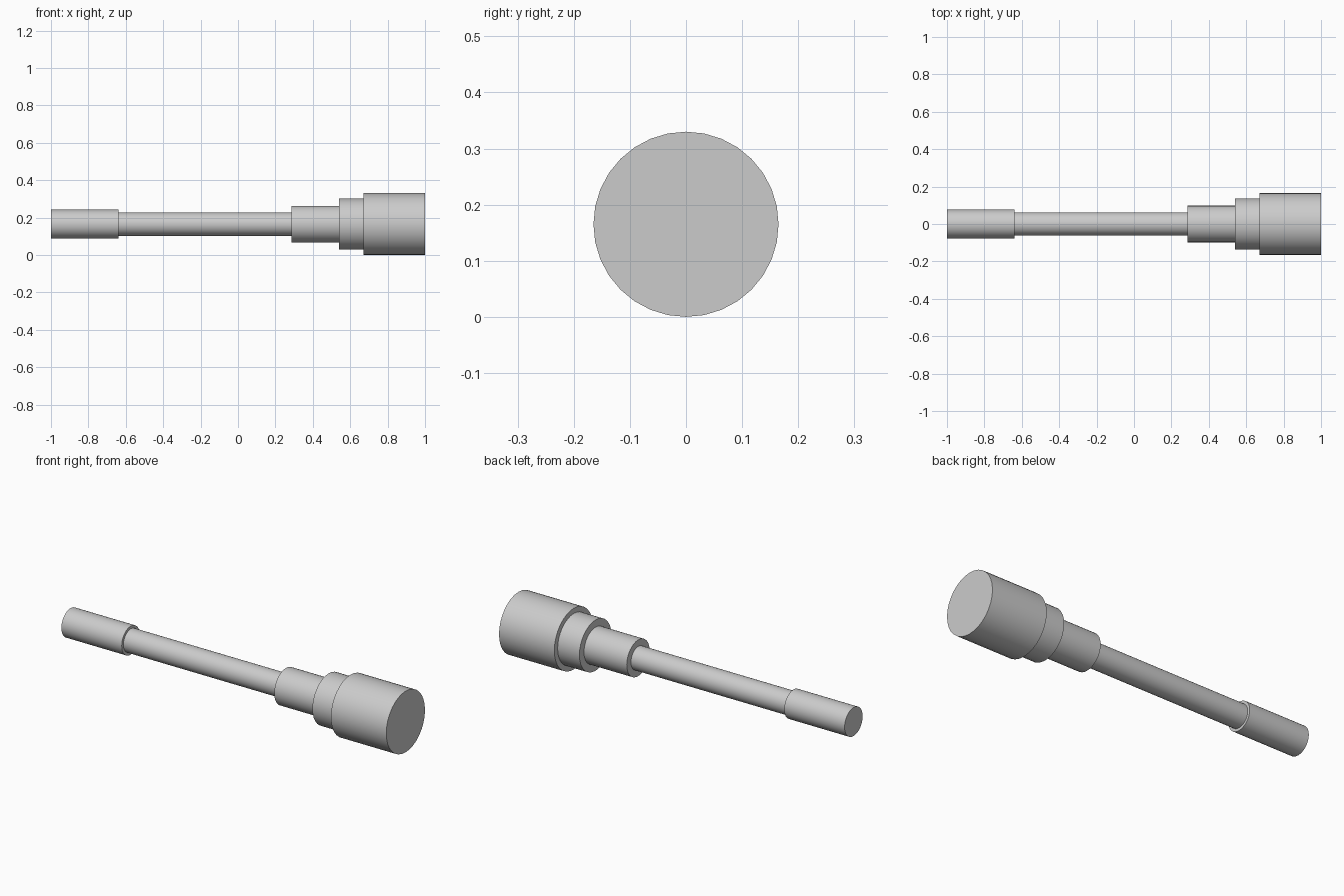
import bpy
import math

if "Cube" in bpy.data.objects:
    bpy.data.objects.remove(bpy.data.objects["Cube"])

AXIS_Z = 0.165


def rod(name, x0, x1, radius):
    """Capped 32-sided cylinder lying along x."""
    bpy.ops.mesh.primitive_cylinder_add(
        vertices=32, radius=radius, depth=x1 - x0,
        location=((x0 + x1) / 2, 0, AXIS_Z), rotation=(0, math.pi / 2, 0))
    obj = bpy.context.object
    obj.name = name
    bpy.ops.object.transform_apply(location=False, rotation=True, scale=True)
    bpy.ops.object.shade_smooth_by_angle(angle=math.radians(30))
    return obj


# Stepped shaft, from the thin end to the thick head
rod("end_grip", -1.0, -0.64, 0.077)
rod("shaft", -0.64, 0.285, 0.0625)
rod("neck", 0.285, 0.54, 0.098)
rod("collar", 0.54, 0.67, 0.137)
rod("head", 0.67, 1.0, 0.165)
